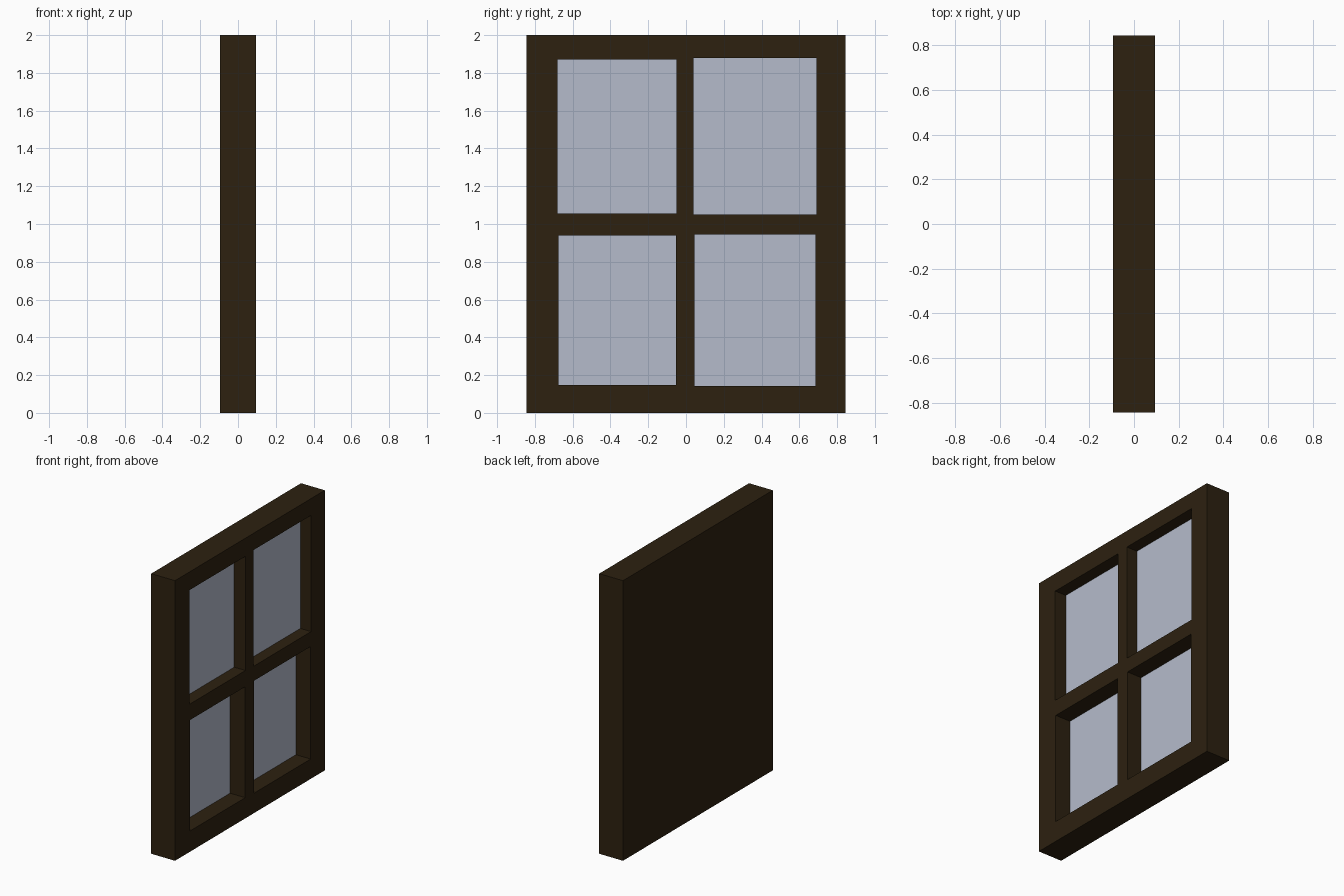
import bpy
from mathutils import Vector

if "Cube" in bpy.data.objects:
    bpy.data.objects.remove(bpy.data.objects["Cube"], do_unlink=True)


def make_material(name, color):
    mat = bpy.data.materials.new(name)
    mat.use_nodes = True
    mat.diffuse_color = color
    mat.node_tree.nodes["Principled BSDF"].inputs["Base Color"].default_value = color
    return mat


def make_box(name, low, high, mat):
    low, high = Vector(low), Vector(high)
    bpy.ops.mesh.primitive_cube_add(size=1, location=(low + high) / 2)
    box = bpy.context.object
    box.name = name
    box.scale = high - low
    bpy.ops.object.transform_apply(location=False, rotation=False, scale=True)
    box.data.materials.append(mat)
    return box


wood = make_material("dark brown wood", (0.026, 0.015, 0.005, 1))
glass = make_material("pale blue glass", (0.46, 0.50, 0.60, 1))

HALF_DEPTH, HALF_WIDTH, HEIGHT = 0.094, 0.845, 2.0
PLATE = 0.004

# Solid frame block with a closed back
frame = make_box("window_frame", (-HALF_DEPTH, -HALF_WIDTH, 0),
                 (HALF_DEPTH, HALF_WIDTH, HEIGHT), wood)

# Each pane: y range, z range, recess depth
panes = {
    "upper_front": (-0.68, -0.05, 1.055, 1.87, 0.089),
    "upper_rear": (0.04, 0.69, 1.05, 1.88, 0.085),
    "lower_front": (-0.675, -0.053, 0.148, 0.94, 0.12),
    "lower_rear": (0.046, 0.685, 0.142, 0.945, 0.116),
}

for name, (y0, y1, z0, z1, depth) in panes.items():
    floor = HALF_DEPTH - depth

    # Cut the recess out of the frame
    cutter = make_box("recess_cutter", (floor - PLATE, y0, z0), (HALF_DEPTH + 0.1, y1, z1), wood)
    cutter.hide_render = True
    cut = frame.modifiers.new("recess", "BOOLEAN")
    cut.operation = "DIFFERENCE"
    cut.solver = "EXACT"
    cut.object = cutter
    bpy.context.view_layer.objects.active = frame
    bpy.ops.object.modifier_apply(modifier=cut.name)
    bpy.data.objects.remove(cutter, do_unlink=True)

    # Glass sheet at the bottom of the recess
    make_box(name + "_pane", (floor - PLATE, y0, z0), (floor, y1, z1), glass)
